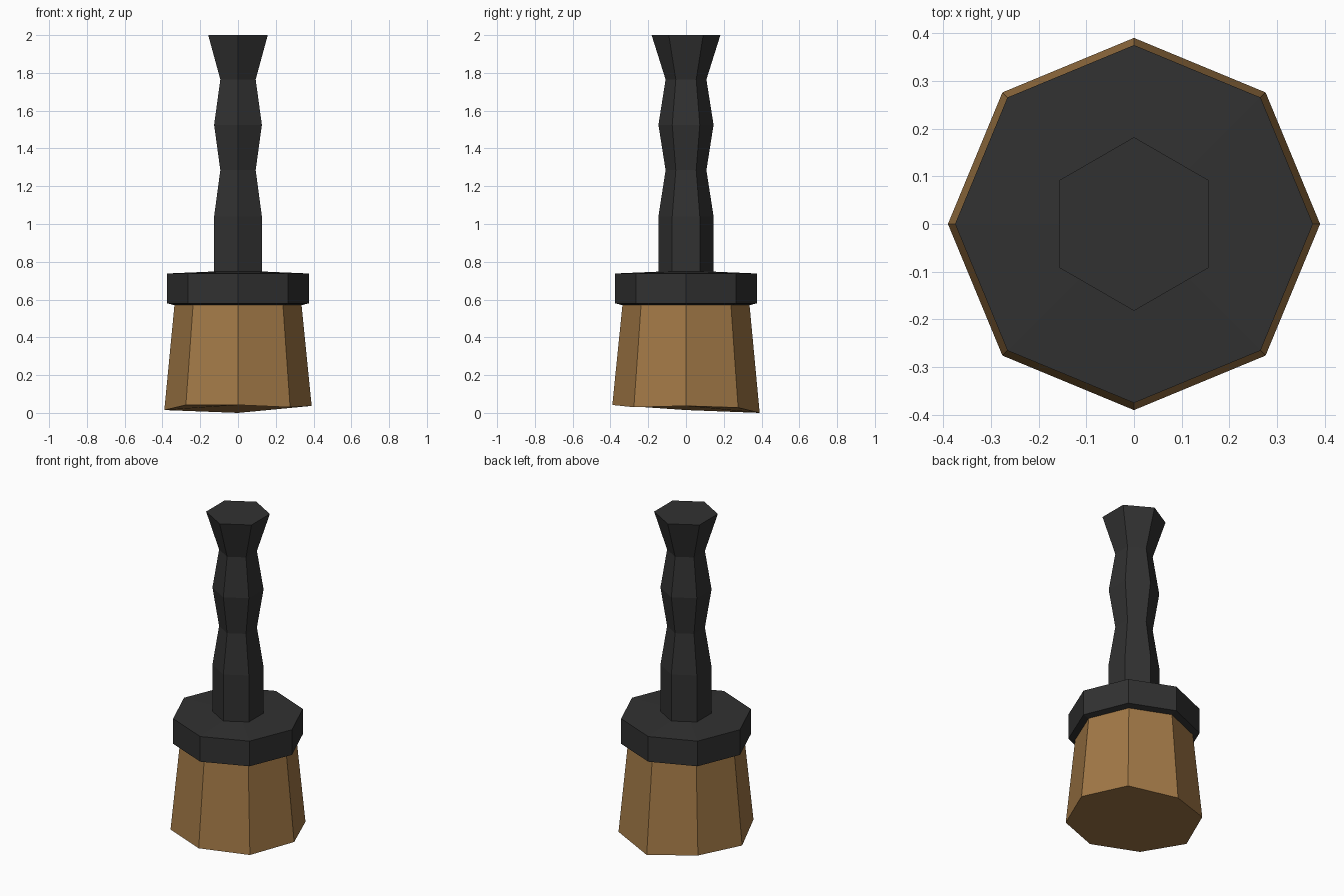
import bpy
from math import sin, cos, tau

old = bpy.data.objects.get("Cube")
if old:
    bpy.data.objects.remove(old, do_unlink=True)


def material(name, colour):
    m = bpy.data.materials.new(name)
    m.use_nodes = True
    m.diffuse_color = (*colour, 1)
    m.node_tree.nodes["Principled BSDF"].inputs["Base Color"].default_value = (*colour, 1)
    return m


def lathe(name, sides, start, profile, mat, end_heights=None):
    """Flat-sided turned solid from (radius, z) rings, listed bottom to top."""
    verts, faces = [], []
    for ring, (r, z) in enumerate(profile):
        for i in range(sides):
            a = start + tau * i / sides
            h = end_heights[i] if ring == 0 and end_heights else z
            verts.append((r * cos(a), r * sin(a), h))
    for ring in range(len(profile) - 1):
        b = ring * sides
        for i in range(sides):
            j = (i + 1) % sides
            faces.append((b + i, b + j, b + sides + j, b + sides + i))
    faces.append(tuple(reversed(range(sides))))
    faces.append(tuple(range(len(verts) - sides, len(verts))))
    mesh = bpy.data.meshes.new(name)
    mesh.from_pydata(verts, [], faces)
    mesh.materials.append(mat)
    obj = bpy.data.objects.new(name, mesh)
    bpy.context.collection.objects.link(obj)
    return obj


black = material("charcoal black", (0.031, 0.031, 0.031))
tan = material("bristle tan", (0.36, 0.19, 0.062))

# Flared bristle block with an uneven worn tip
lathe("bristles", 8, 0, [(0.39, 0.02), (0.336, 0.575)], tan,
      end_heights=[0.037, 0.028, 0.0, 0.027, 0.015, 0.042, 0.042, 0.03])

# Collar with slightly sloped top and underside
lathe("collar", 8, 0, [(0.32, 0.566), (0.375, 0.58), (0.375, 0.738), (0.14, 0.748)], black)

# Six-sided grip with a waisted outline and flared end
lathe("handle", 6, tau / 12,
      [(0.146, 0.72), (0.146, 1.04), (0.108, 1.285), (0.146, 1.525),
       (0.108, 1.765), (0.182, 2.0)], black)
